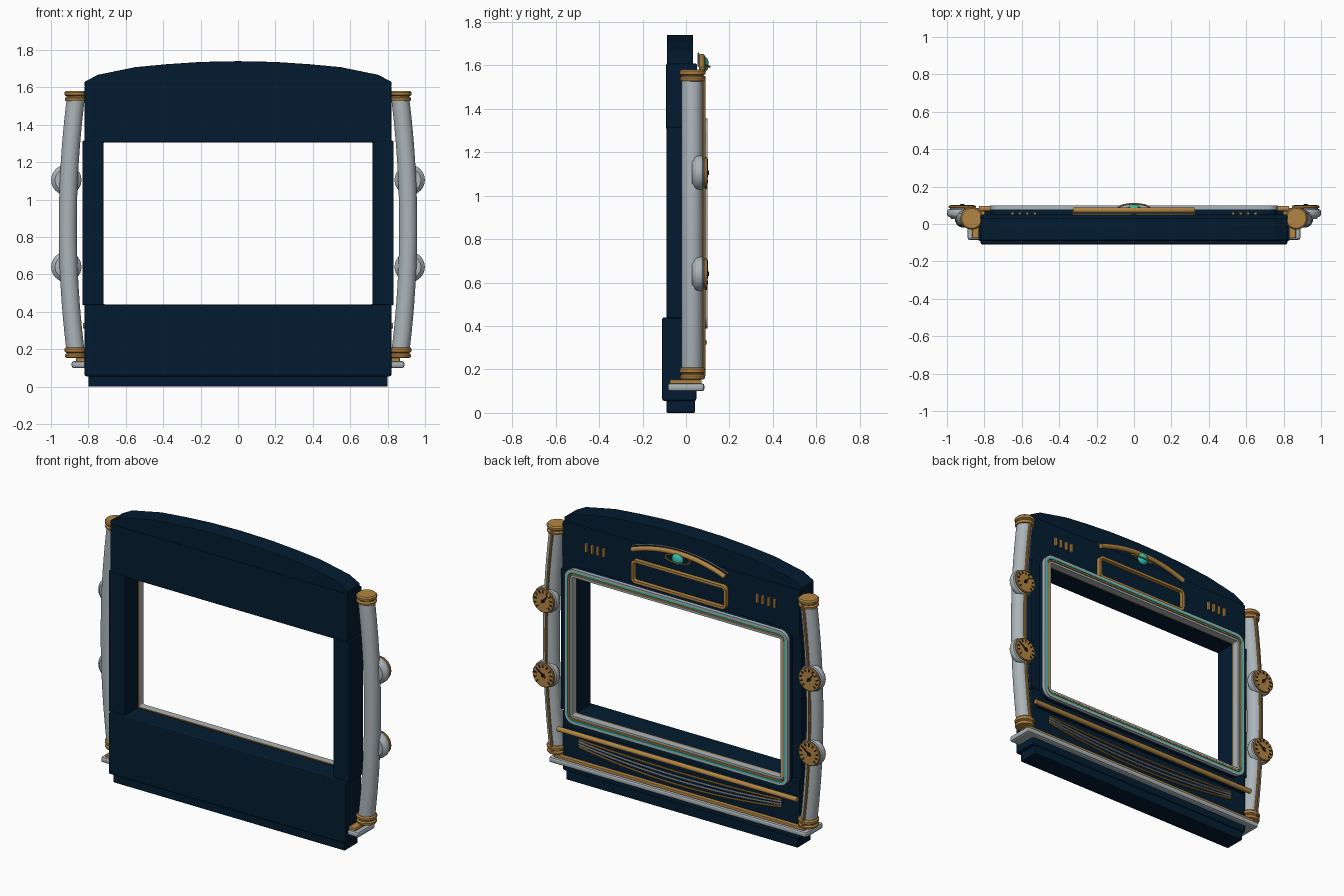
import bpy, bmesh, math
from mathutils import Vector

if "Cube" in bpy.data.objects:
    bpy.data.objects.remove(bpy.data.objects["Cube"])


def material(name, rgb):
    m = bpy.data.materials.new(name)
    m.diffuse_color = (*rgb, 1)
    m.use_nodes = True
    m.node_tree.nodes["Principled BSDF"].inputs["Base Color"].default_value = m.diffuse_color
    return m


NAVY = material("navy", (0.0008, 0.0112, 0.0295))
SILVER = material("silver", (0.41, 0.46, 0.485))
BRONZE = material("bronze", (0.45, 0.235, 0.055))
TEAL = material("teal", (0.03, 0.55, 0.44))
BLACK = material("black", (0.008, 0.008, 0.010))


def finish(name, bm, mat, bevel=0, smooth=True):
    bmesh.ops.recalc_face_normals(bm, faces=bm.faces)
    me = bpy.data.meshes.new(name)
    bm.to_mesh(me)
    bm.free()
    me.materials.append(mat)
    ob = bpy.data.objects.new(name, me)
    bpy.context.collection.objects.link(ob)
    if bevel:
        b = ob.modifiers.new("bevel", 'BEVEL')
        b.width, b.segments, b.limit_method = bevel, 2, 'ANGLE'
    if smooth:
        bpy.ops.object.select_all(action='DESELECT')
        ob.select_set(True)
        bpy.context.view_layer.objects.active = ob
        bpy.ops.object.shade_smooth_by_angle(angle=math.radians(35))
    return ob


def box(name, mat, x, y, z, bevel=0.006):
    bm = bmesh.new()
    bmesh.ops.create_cube(bm, size=1)
    for v in bm.verts:
        for i, (a, b) in enumerate((x, y, z)):
            v.co[i] = a if v.co[i] < 0 else b
    return finish(name, bm, mat, bevel, False)


def lathe(name, mat, centre, profile, axis='Z', n=32, squash=1.0):
    """Revolve (radius, height) points about an axis through centre."""
    bm = bmesh.new()
    rings = []
    for r, h in profile:
        ring = []
        for i in range(n):
            a = math.tau * i / n
            p = (r * math.cos(a), squash * r * math.sin(a), h)
            if axis == 'Y':
                p = (p[0], p[2], p[1])
            ring.append(bm.verts.new(Vector(p) + Vector(centre)))
        rings.append(ring)
    for a, b in zip(rings, rings[1:]):
        for i in range(n):
            bm.faces.new((a[i], a[(i + 1) % n], b[(i + 1) % n], b[i]))
    bm.faces.new(rings[0])
    bm.faces.new(rings[-1])
    return finish(name, bm, mat)


def tube(name, mat, pts, r, n=10, flat=1.0, closed=False):
    """Sweep a round section along a path lying in an upright plane."""
    bm = bmesh.new()
    rings = []
    pts = [Vector(p) for p in pts]
    m = len(pts)
    for k, p in enumerate(pts):
        if closed:
            t = pts[(k + 1) % m] - pts[k - 1]
        else:
            t = pts[min(k + 1, m - 1)] - pts[max(k - 1, 0)]
        side = t.normalized().cross(Vector((0, 1, 0))).normalized()
        out = side.cross(t).normalized()
        rings.append([bm.verts.new(p + side * r * math.cos(math.tau * i / n)
                                   + out * r * flat * math.sin(math.tau * i / n))
                      for i in range(n)])
    pairs = list(zip(rings, rings[1:])) + ([(rings[-1], rings[0])] if closed else [])
    for a, b in pairs:
        for i in range(n):
            bm.faces.new((a[i], a[(i + 1) % n], b[(i + 1) % n], b[i]))
    if not closed:
        bm.faces.new(rings[0])
        bm.faces.new(rings[-1])
    return finish(name, bm, mat)


def rounded(hx, hz, cz, r, n=6):
    pts = []
    for q, (sx, sz) in enumerate(((1, 1), (-1, 1), (-1, -1), (1, -1))):
        for i in range(n + 1):
            a = math.pi / 2 * (q + i / n)
            pts.append((sx * (hx - r) + r * math.cos(a), cz + sz * (hz - r) + r * math.sin(a)))
    return pts


def ring_frame(name, mat, hx, hz, cz, r, width, y0, y1):
    """Rounded rectangular ring with a square section."""
    bm = bmesh.new()
    outer = rounded(hx, hz, cz, r)
    inner = rounded(hx - width, hz - width, cz, max(0.006, r - width))
    loops = [[bm.verts.new((x, y, z)) for x, z in pts]
             for pts, y in ((outer, y0), (outer, y1), (inner, y1), (inner, y0))]
    n = len(outer)
    for k in range(4):
        a, b = loops[k], loops[(k + 1) % 4]
        for i in range(n):
            bm.faces.new((a[i], a[(i + 1) % n], b[(i + 1) % n], b[i]))
    return finish(name, bm, mat)


def slab(name, mat, outline, y0, y1, bevel=0):
    """Extrude an (x, z) outline through the depth."""
    bm = bmesh.new()
    f = bm.faces.new([bm.verts.new((x, y0, z)) for x, z in outline])
    new = bmesh.ops.extrude_face_region(bm, geom=[f])['geom']
    bmesh.ops.translate(bm, vec=(0, y1 - y0, 0),
                        verts=[v for v in new if isinstance(v, bmesh.types.BMVert)])
    return finish(name, bm, mat, bevel, False)


# Navy body around the opening
box("plinth", NAVY, (-.80, .80), (-.09, .042), (0, .062))
box("lower_body", NAVY, (-.82, .82), (-.11, .048), (.055, .44), .01)
box("upper_body", NAVY, (-.82, .82), (-.092, .05), (1.305, 1.608), .006)
for s in (-1, 1):
    box("side_post", NAVY, tuple(sorted((s * .72, s * .832))), (-.09, .048), (.435, 1.315))
half = [(.82, 1.605), (.82, 1.63), (.75, 1.667), (.55, 1.708), (.38, 1.724), (.2, 1.736)]
crown = half + [(0, 1.74)] + [(-x, z) for x, z in reversed(half)]
slab("crown", NAVY, crown, -.087, .032, .003)

# Layered screen surround on the decorated side
ring_frame("surround_base", NAVY, .768, .4805, .8725, .055, .035, .04, .082)
ring_frame("surround_lip", BRONZE, .74, .4525, .8725, .03, .0195, .049, .058)
offset = .051
for name, mat, w, y in (("surround_outer", SILVER, .014, .099), ("surround_glow", TEAL, .009, .099),
                        ("surround_groove", NAVY, .003, .09), ("surround_trim", BRONZE, .009, .099),
                        ("surround_gap", NAVY, .003, .09), ("surround_inner", SILVER, .0125, .096)):
    y0 = .057 if name == "surround_inner" else .078
    ring_frame(name, mat, .72 + offset, .4325 + offset, .8725, max(.01, .01 + offset), w, y0, y)
    offset -= w

# Ledge, trim and rail
box("base_ledge", SILVER, (-.89, .89), (-.085, .085), (.1, .136), .012)
box("ledge_trim", BRONZE, (-.865, .865), (-.075, .072), (.134, .153), .004)
tube("sill_rail", BRONZE, [(-.828, .082, .325), (.828, .082, .325)], .015, 12)
box("rail_mount", NAVY, (-.80, .80), (.04, .08), (.312, .332), .003)

# Hanging strands below the rail
for mat, end, sag in ((BRONZE, .282, .02), (SILVER, .268, .034),
                      (SILVER, .252, .042), (BRONZE, .238, .055)):
    tube("strand", mat, [(.7 * t / 12, .058, end - sag * (1 - (t / 12) ** 2))
                         for t in range(-12, 13)], .0065, 8)

# Sign plaque and arch
ring_frame("plaque_border", BRONZE, .328, .073, 1.443, .03, .016, .04, .076)


def arch(z_top, drop, half_w, y):
    return [(half_w * t / 12, y, z_top - drop * (t / 12) ** 2) for t in range(-12, 13)]


tube("arch_trim", BRONZE, arch(1.638, .06, .32, .074), .015, 12)
tube("arch_backing", SILVER, arch(1.655, .06, .33, .058), .004, 8)

# Ringed orb
lathe("orb", TEAL, (0, .082, 1.605),
      [(.037 * math.sin(math.pi * i / 12) + .0003, -.037 * math.cos(math.pi * i / 12))
       for i in range(13)], n=24, squash=.6)
tube("orb_ring", BRONZE, [(.085 * math.cos(a), .082 - .026 * math.sin(a),
                           1.605 + .012 * math.sin(a))
                          for a in (math.tau * (i + .5) / 32 for i in range(32))],
     .005, 6, closed=True)

for s in (-1, 1):
    # Vent slits
    for i in range(4):
        x = s * (.53 + .04 * i)
        box("vent_slit", BRONZE, (x - .008, x + .008), (.04, .063), (1.465, 1.52), .003)

    # Bowed side column with trim line
    def bow(t):
        return s * (.865 + .045 * (1 - (2 * t - 1) ** 2))
    tt = [i / 20 for i in range(21)]
    tube("column", SILVER, [(bow(t), .028, .16 + 1.4 * t) for t in tt], .048, 28)
    tube("column_trim", BRONZE, [(bow(t), .081, .17 + 1.38 * t) for t in tt], .008, 8)

    # Column collars, top and bottom
    collar = [(.045, 0), (.054, .003), (.058, .009), (.058, .017), (.05, .024), (.05, .028),
              (.058, .033), (.06, .04), (.06, .048), (.053, .056)]
    lathe("foot_collar", BRONZE, (s * .868, .03, .153), collar)
    lathe("head_collar", BRONZE, (s * .868, .03, 1.525), collar)

    # Gauges with ticks and needle
    for z, needle in ((1.105, 2.25), (.64, .65)):
        x = s * .918
        lathe("gauge_body", SILVER, (x, 0, z),
              [(.06, .028), (.066, .036), (.077, .042), (.081, .05), (.081, .07),
               (.077, .077), (.066, .08), (.066, .09)], 'Y')
        lathe("gauge_face", BRONZE, (x, 0, z),
              [(.068, .085), (.074, .088), (.074, .096), (.07, .099)], 'Y')

        def mark(name, a, r0, r1, w):
            d, n = Vector((math.cos(a), math.sin(a))), Vector((-math.sin(a), math.cos(a)))
            c = Vector((x, z))
            slab(name, BLACK, [c + d * r0 + n * w, c + d * r1 + n * w,
                               c + d * r1 - n * w, c + d * r0 - n * w], .097, .1015)
        for i in range(11):
            mark("gauge_tick", math.radians(-45 + 27 * i), .047, .064, .004)
        mark("gauge_needle", needle, -.018, .045, .0045)
        lathe("needle_hub", BLACK, (x, 0, z), [(.011, .096), (.011, .104), (.008, .106)], 'Y', 12)
